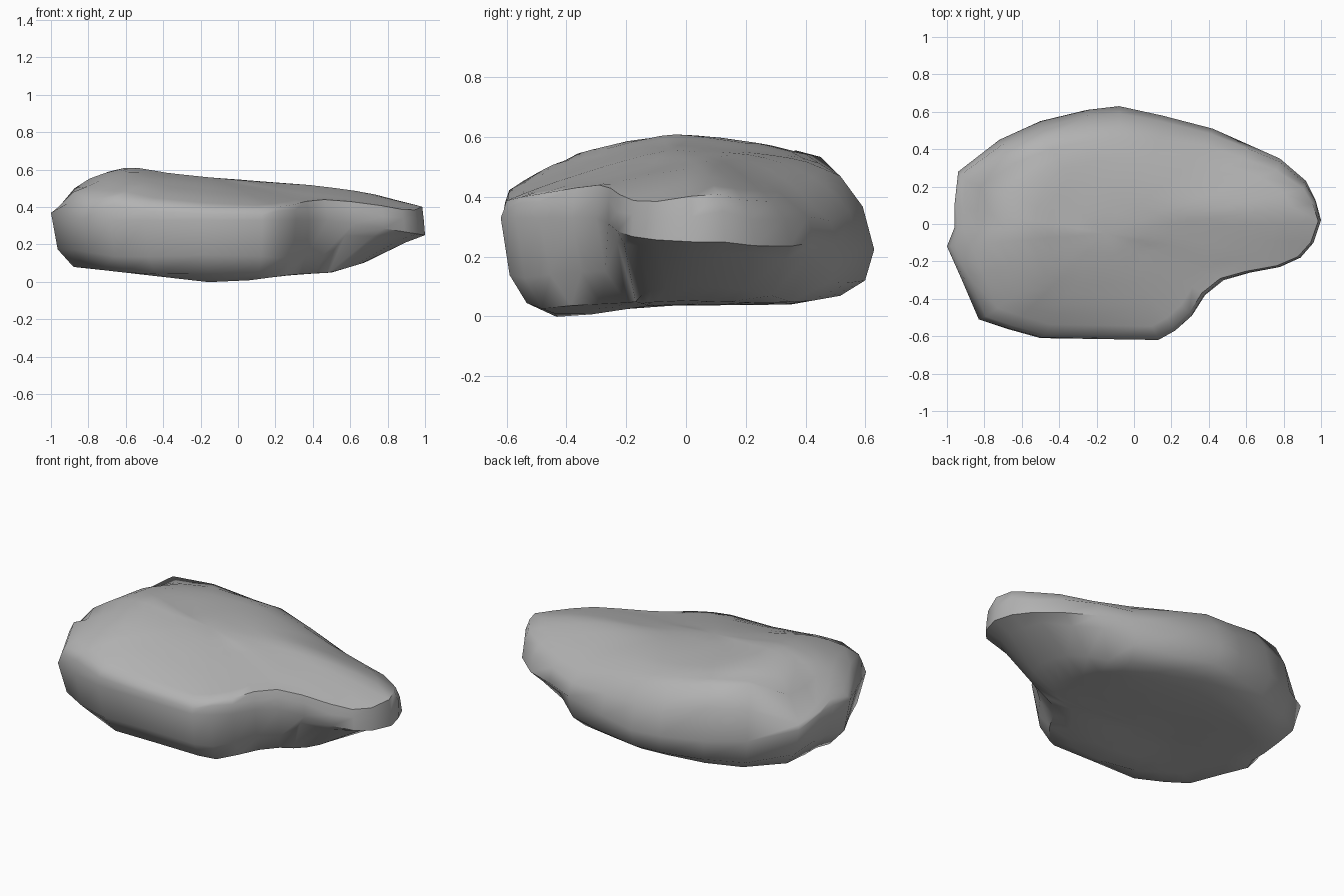
import bpy, bmesh, random

cube = bpy.data.objects.get("Cube")
if cube:
    bpy.data.objects.remove(cube, do_unlink=True)

random.seed(4)


def along(points, t):
    """Piecewise linear profile lookup."""
    if t <= points[0][0]:
        return points[0][1]
    for (a, va), (b, vb) in zip(points, points[1:]):
        if t <= b:
            return va + (vb - va) * (t - a) / (b - a)
    return points[-1][1]


def mix(a, b, t):
    return a + (b - a) * t


# Widest outline of the slab, seen in plan
outline = [(-1, -.12), (-.92, -.3), (-.83, -.51), (-.68, -.56), (-.5, -.61), (-.18, -.615),
           (.13, -.62), (.22, -.57), (.31, -.49), (.38, -.38), (.48, -.3), (.62, -.26),
           (.78, -.23), (.89, -.18), (.96, -.1), (1, .02), (.97, .13), (.92, .23),
           (.78, .35), (.6, .43), (.42, .51), (.15, .58), (-.08, .63), (-.25, .61),
           (-.5, .55), (-.72, .45), (-.94, .28), (-.96, .1), (-.96, -.02)]

# Height profiles of the upper and lower surfaces
ridge = [(-1, .43), (-.93, .51), (-.75, .58), (-.58, .625), (-.4, .585), (0, .555),
         (.5, .52), (.75, .48), (.97, .42)]
hump = [(-.61, -.19), (-.45, -.1), (-.25, -.035), (-.05, 0), (.2, -.02), (.4, -.045), (.52, -.1)]
ramp = [(-.61, -.15), (.1, 0), (.25, 0), (.4, -.02), (.52, -.08)]
keel = [(-.87, .08), (-.08, -.01), (.3, .04), (.5, .05), (.7, .11)]
belly = [(-.53, .045), (-.43, -.01), (-.13, .035), (.35, .04), (.52, .07)]


def top_height(x, y):
    # Humped at the right end, an even ramp towards the left
    z = along(ridge, x) + mix(along(hump, y), along(ramp, y), along([(-.3, 0), (.3, 1)], x))
    # Low back shoulder on the left half
    z -= along([(0, 0), (.45, .4)], x) * max(0, y - .07)
    # Scooped right end, bounded by a curved crease
    crease = along([(-.2, -.92), (0, -.78), (.2, -.7), (.42, -.72)], y)
    return z - max(0, crease - x) * .7


def base_height(x, y):
    return max(along(keel, x), along(belly, y))


def on_top(x, y):
    return (x, y, top_height(x, y))


def on_base(x, y):
    return (x, y, base_height(x, y))


def foot_point(x, y):
    inset = .82 if y > 0 else along([(-.85, .78), (-.5, .86), (.2, .86), (.5, .65)], x)
    return on_base(x * .88 if x < .45 else .4 + (x - .45) * .5, y * inset)


def blend(p, q, flat, rise):
    return (mix(p[0], q[0], flat), mix(p[1], q[1], flat), mix(p[2], q[2], rise))


# Rim, shoulder, waist, lower side and foot loops
waist = [(x, y, .33 - .2 * max(0, y - .1) - .16 * max(0, x - .5) + .2 * max(0, -.8 - x))
         for x, y in outline]
rim = [on_top(x * along([(.4, .955), (.9, .985)], x), y * (.97 if y < 0 else .82))
       for x, y in outline]
foot = [foot_point(x, y) for x, y in outline]
shoulder = [blend(w, r, .3, .6) for w, r in zip(waist, rim)]
lower = [blend(f, w, .7, .78 if w[0] > .5 else .34) for f, w in zip(foot, waist)]

# Chipped edges
for loop in (shoulder, lower):
    for i, (x, y, z) in enumerate(loop):
        k = 1 + random.uniform(-.01, .006)
        loop[i] = (x * k, y * k, z + random.uniform(-.01, .01))

cx, cy = -.15, -.05


def shrink(loop, scale, surface):
    return [surface(mix(cx, p[0], scale), mix(cy, p[1], scale)) for p in loop]


loops = [shrink(foot, s, on_base) for s in (.3, .55, .8)]
loops += [foot, lower, waist, shoulder, rim]
loops += [shrink(rim, s / 10, on_top) for s in range(9, 1, -1)]

# Loft the loops into one closed boulder
bm = bmesh.new()
rings = [[bm.verts.new(p) for p in loop] for loop in loops]
n = len(outline)
for a, b in zip(rings, rings[1:]):
    for i in range(n):
        j = (i + 1) % n
        bm.faces.new((a[i], a[j], b[j], b[i]))
for ring, surface in ((rings[0], on_base), (rings[-1], on_top)):
    hub = bm.verts.new(surface(cx, cy))
    for i in range(n):
        bm.faces.new((ring[i], ring[(i + 1) % n], hub))
bmesh.ops.recalc_face_normals(bm, faces=bm.faces)

# Ease the top so its slopes run into each other
crown = [v for ring in rings[-8:] for v in ring]
for _ in range(2):
    bmesh.ops.smooth_vert(bm, verts=crown, factor=.4, use_axis_z=True)

mesh = bpy.data.meshes.new("boulder")
bm.to_mesh(mesh)
bm.free()
boulder = bpy.data.objects.new("boulder", mesh)
bpy.context.collection.objects.link(boulder)

# Grey stone
stone = bpy.data.materials.new("grey_stone")
stone.use_nodes = True
colour = (.45, .45, .45, 1)
stone.diffuse_color = colour
stone.node_tree.nodes["Principled BSDF"].inputs["Base Color"].default_value = colour
mesh.materials.append(stone)

bpy.context.view_layer.objects.active = boulder
boulder.select_set(True)
bpy.ops.object.shade_smooth_by_angle(angle=.9)
